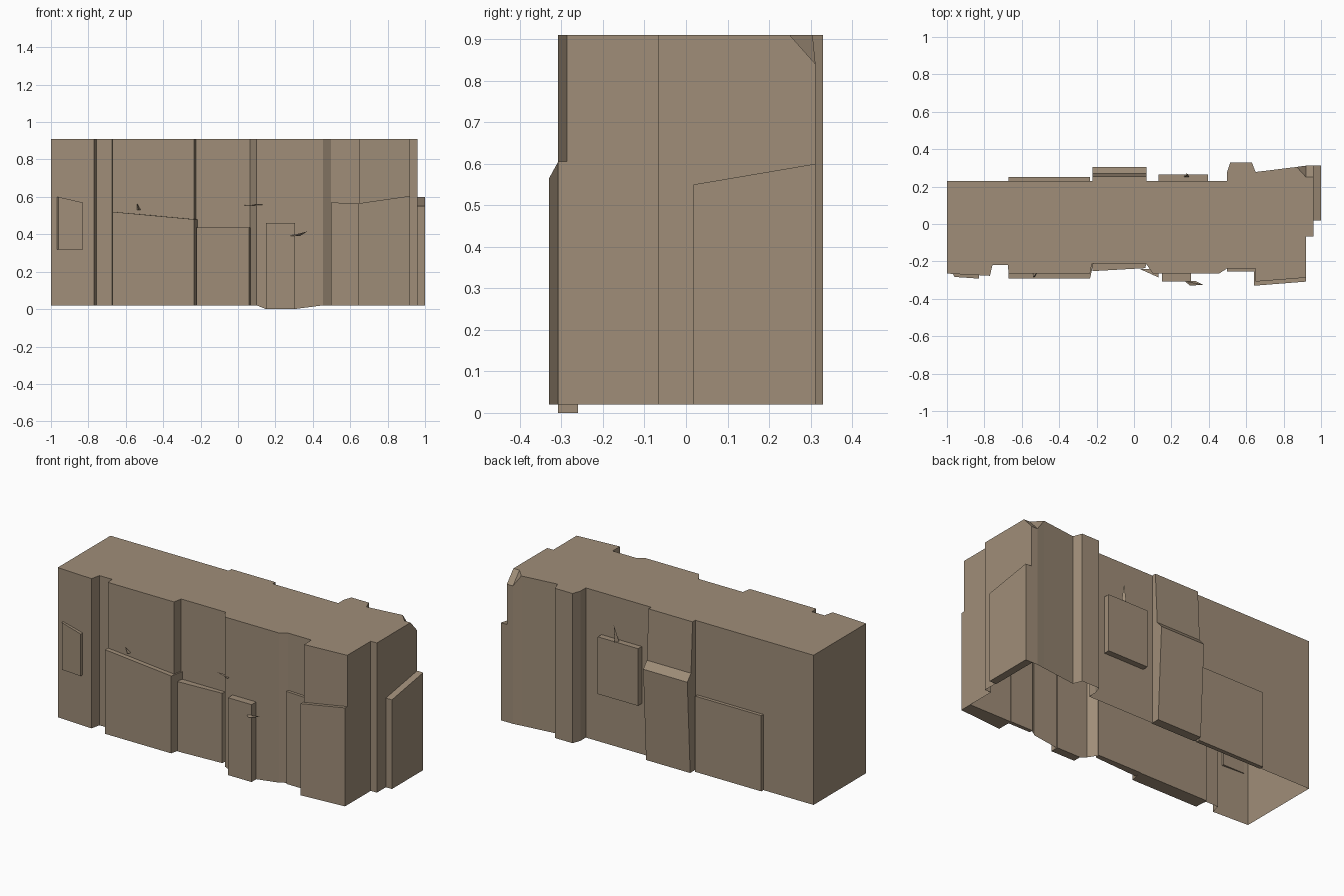
import bpy
import bmesh

cube = bpy.data.objects.get("Cube")
if cube:
    bpy.data.objects.remove(cube)

TOP, BASE = 0.91, 0.02

stone = bpy.data.materials.new("tan_stone")
stone.use_nodes = True
COLOUR = (0.35, 0.27, 0.19, 1)
stone.diffuse_color = COLOUR
stone.node_tree.nodes["Principled BSDF"].inputs["Base Color"].default_value = COLOUR


def finish(name, bm):
    """Turn a bmesh into a flat-shaded stone object."""
    mesh = bpy.data.meshes.new(name)
    bm.to_mesh(mesh)
    bm.free()
    mesh.materials.append(stone)
    obj = bpy.data.objects.new(name, mesh)
    bpy.context.collection.objects.link(obj)
    return obj


def loft(name, back, front):
    """Closed solid between two matching loops of points."""
    bm = bmesh.new()
    a = [bm.verts.new(p) for p in back]
    b = [bm.verts.new(p) for p in front]
    bm.faces.new(a)
    bm.faces.new(b)
    for i in range(len(a)):
        j = (i + 1) % len(a)
        bm.faces.new((a[i], a[j], b[j], b[i]))
    bmesh.ops.recalc_face_normals(bm, faces=bm.faces)
    return finish(name, bm)


def panel(name, x, z0, z1, face, wall, flare=(0, 0)):
    """Slab on a long wall; z1 and face give left and right values."""
    front = [(x[0], face[0], z0), (x[1], face[1], z0),
             (x[1], face[1], z1[1]), (x[0], face[0], z1[0])]
    spread = (-flare[0], flare[1], flare[1], -flare[0])
    back = [(p[0] + s, wall, p[2]) for p, s in zip(front, spread)]
    return loft(name, back, front)


def spike(name, foot, tip, side):
    """Thin splinter with a triangular foot."""
    bm = bmesh.new()
    t = bm.verts.new(tip)
    ring = [bm.verts.new([f + s * k for f, s in zip(foot, side)]) for k in (-1, 1)]
    ring.append(bm.verts.new((foot[0], foot[1] * 1.08, foot[2])))
    bm.faces.new(ring)
    for i in range(3):
        bm.faces.new((ring[i], ring[(i + 1) % 3], t))
    bmesh.ops.recalc_face_normals(bm, faces=bm.faces)
    return finish(name, bm)


# Main wall: open-bottomed shell with a stepped outline
front_line = [(-1, -.265), (-.77, -.277), (-.757, -.22), (-.675, -.22),
              (-.67, -.265), (-.235, -.265), (-.225, -.212), (.065, -.212),
              (.1, -.265), (.15, -.265), (.3, -.265), (.455, -.265),
              (.497, -.238), (.65, -.238), (.65, -.308), (.92, -.287),
              (.92, -.067), (.96, -.067)]
cut_corner = [(.96, .25), (.96, .312), (.92, .312), (.87, .305)]
back_line = [(.65, .278), (.63, .33), (.515, .33), (.498, .28), (.498, .23), (-1, .23)]
outline = front_line + cut_corner + back_line
dipped = front_line[9:11]
bm = bmesh.new()
low = [bm.verts.new((x, y, 0 if (x, y) in dipped else BASE)) for x, y in outline]
high = [bm.verts.new((x, y, .84 if (x, y) in cut_corner[1:3] else TOP)) for x, y in outline]
for i in range(len(outline)):
    j = (i + 1) % len(outline)
    bm.faces.new((low[i], low[j], high[j], high[i]))
# Roof with the chipped rear corner
k = len(front_line)
chip = bm.verts.new((.92, .25, TOP))
bm.faces.new(high[:k + 1] + [chip] + high[k + 3:])
bm.faces.new((chip, high[k + 2], high[k + 3]))
bm.faces.new((high[k], high[k + 1], high[k + 2], chip))
finish("main_wall", bm)

# Front slabs
panel("front_plaque", (-.96, -.83), .32, (.60, .57), (-.283, -.292), -.262, (.01, 0))
panel("front_wide_slab", (-.67, -.235), BASE, (.52, .48), (-.292, -.292), -.21, (0, .018))
panel("front_middle_slab", (-.222, .06), BASE, (.435, .435), (-.252, -.236), -.207, (0, .008))
panel("front_narrow_slab", (.15, .305), 0, (.46, .46), (-.308, -.308), -.26)
panel("front_recess_slab", (.497, .645), BASE, (.57, .565), (-.255, -.255), -.233)
panel("front_corner_slab", (.642, .92), BASE, (.565, .605), (-.33, -.308), -.235)

# Back slabs
panel("back_plaque", (.13, .395), .32, (.66, .66), (.265, .265), .225)
panel("back_wide_slab", (-.67, -.235), BASE, (.47, .47), (.25, .25), .225)

# Back buttress: one profile stretched along x
profile = [(.225, BASE), (.278, BASE), (.305, .57), (.27, .61), (.255, TOP), (.225, TOP)]
loft("back_buttress", [(-.222, y, z) for y, z in profile], [(.068, y, z) for y, z in profile])

# End slab with a sloping top
side = [(.018, BASE), (.312, BASE), (.312, .60), (.018, .55)]
loft("end_slab", [(.955, y, z) for y, z in side], [(1, y, z) for y, z in side])

# Splinters
spike("front_splinter_left", (-.53, -.262, .53), (-.54, -.285, .565), (.01, 0, 0))
spike("front_splinter_middle", (.08, -.24, .555), (.13, -.285, .56), (.05, 0, 0))
spike("front_splinter_right", (.3, -.305, .39), (.37, -.325, .415), (.03, 0, 0))
spike("back_splinter", (.28, .25, .66), (.29, .265, .76), (.015, 0, 0))
